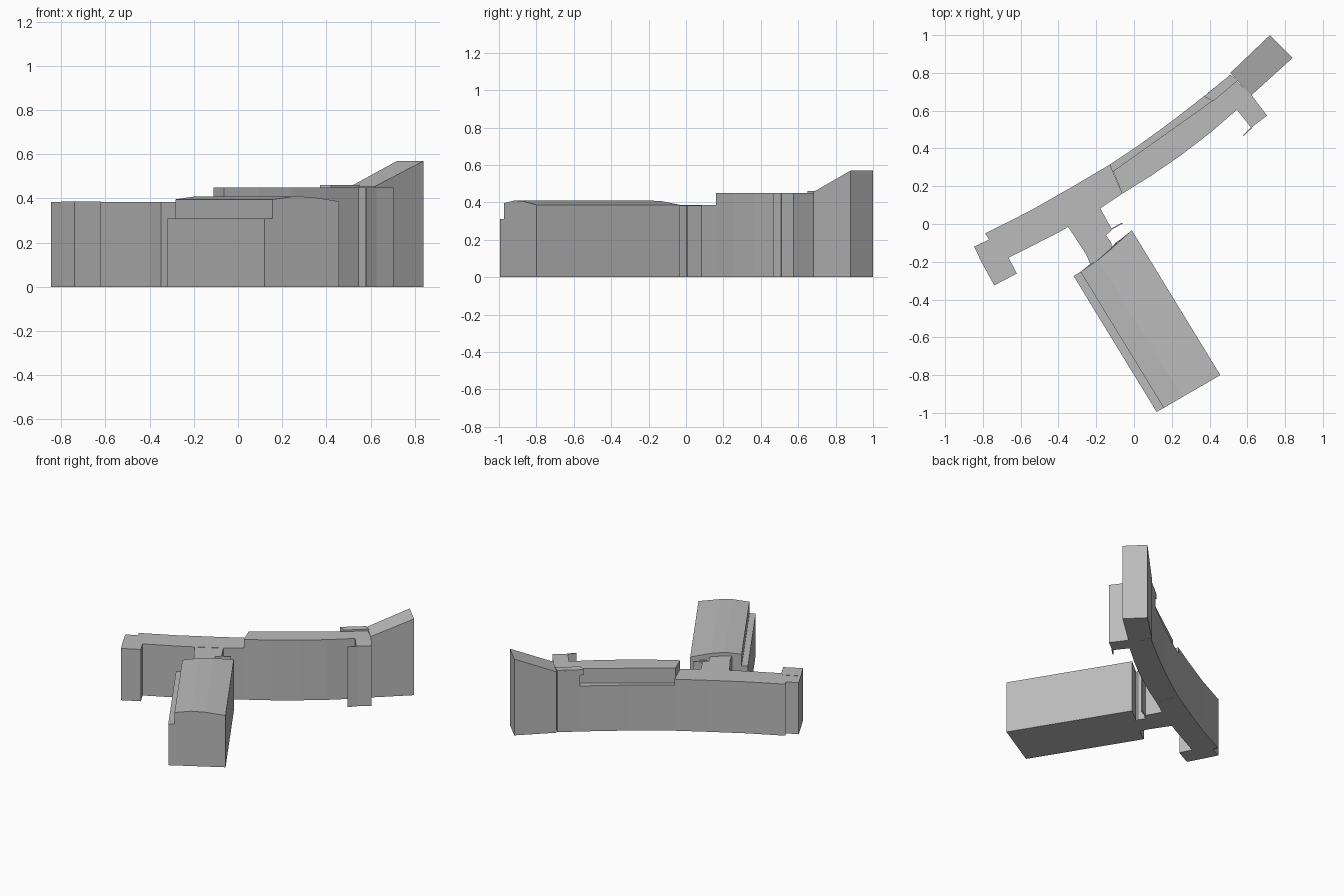
import bpy, bmesh
from mathutils import Vector

cube = bpy.data.objects.get("Cube")
if cube:
    bpy.data.objects.remove(cube, do_unlink=True)

grey = bpy.data.materials.new("plain grey")
grey.use_nodes = True
colour = (0.5, 0.5, 0.5, 1)
grey.diffuse_color = colour
grey.node_tree.nodes["Principled BSDF"].inputs["Base Color"].default_value = colour


def block(name, outline, top, bottom=0.0):
    """Raise a footprint; top is one height or one height per corner."""
    tops = top if isinstance(top, (list, tuple)) else [top] * len(outline)
    bm = bmesh.new()
    low = [bm.verts.new((x, y, bottom)) for x, y in outline]
    high = [bm.verts.new((x, y, z)) for (x, y), z in zip(outline, tops)]
    bm.faces.new(low[::-1])
    bm.faces.new(high)
    for i in range(len(low)):
        j = (i + 1) % len(low)
        bm.faces.new((low[i], low[j], high[j], high[i]))
    bmesh.ops.recalc_face_normals(bm, faces=bm.faces)
    mesh = bpy.data.meshes.new(name)
    bm.to_mesh(mesh)
    bm.free()
    mesh.materials.append(grey)
    obj = bpy.data.objects.new(name, mesh)
    bpy.context.collection.objects.link(obj)
    return obj


# Curved main wing: low west half
block("west_wing", [(-0.80, -0.215), (-0.66, -0.177), (-0.40, -0.045), (-0.18, 0.082),
                    (-0.063, 0.16), (-0.127, 0.315), (-0.33, 0.195), (-0.55, 0.07),
                    (-0.788, -0.05), (-0.767, -0.082), (-0.847, -0.12)], 0.385)
block("west_front_bay", [(-0.80, -0.215), (-0.74, -0.325), (-0.62, -0.262),
                         (-0.665, -0.177), (-0.69, -0.16)], 0.387)

# Curved main wing: tall east half, with a lower terrace along its back
front_arc = [(-0.063, 0.16), (0.09, 0.255), (0.243, 0.36), (0.40, 0.48), (0.545, 0.605)]
back_arc = [(0.51, 0.79), (0.40, 0.70), (0.27, 0.598), (0.14, 0.50), (0.005, 0.403), (-0.127, 0.315)]
block("east_wing", front_arc + [(0.624, 0.68), (0.51, 0.79), (0.39, 0.693),
                                (0.425, 0.66), (-0.11, 0.28)], 0.45)
block("back_terrace", back_arc[1:] + [(-0.11, 0.275), (0.425, 0.655)], 0.34)
block("roof_slab", [(0.37, 0.676), (0.42, 0.65), (0.55, 0.76), (0.51, 0.79)], 0.462, 0.42)
block("east_front_bay", [(0.545, 0.605), (0.62, 0.51), (0.704, 0.574), (0.624, 0.68)], 0.45)
block("bay_fin", [(0.577, 0.47), (0.581, 0.466), (0.626, 0.509), (0.62, 0.513)], 0.45)

# End tower with a roof rising outwards
block("end_tower", [(0.51, 0.80), (0.62, 0.68), (0.84, 0.88), (0.72, 1.0)],
      [0.455, 0.455, 0.57, 0.57])

# Link between the main wing and the hall
block("link", [(-0.35, -0.013), (-0.254, -0.16), (-0.23, -0.215), (-0.12, -0.15),
               (-0.12, -0.10), (-0.148, -0.06), (-0.116, -0.03), (-0.18, 0.085)], 0.383)
block("link_fin", [(-0.13, -0.036), (-0.06, 0.002), (-0.063, 0.007), (-0.13, -0.028)], 0.383)

# Hall: a gently vaulted roof profile swept along its length
along = Vector((0.44, -0.72))
across = Vector((0.337, 0.195))
corner = Vector((-0.32, -0.275))
profile = [(0.11, 0.396), (0.40, 0.41), (0.65, 0.406), (1.0, 0.387)]
north_offset = [0.0, -0.01, -0.03, -0.065]
bm = bmesh.new()
rings = []
for end in (0, 1):
    ring = []
    for (u, z), off in zip(profile, north_offset):
        p = corner + across * u + along * (1 if end else off)
        ring.append((p, z))
    verts = [bm.verts.new((p.x, p.y, z)) for p, z in ring]
    verts += [bm.verts.new((ring[i][0].x, ring[i][0].y, 0)) for i in (3, 0)]
    rings.append(verts)
    bm.faces.new(verts)
for i in range(6):
    j = (i + 1) % 6
    bm.faces.new((rings[0][i], rings[0][j], rings[1][j], rings[1][i]))
bmesh.ops.recalc_face_normals(bm, faces=bm.faces)
hall_mesh = bpy.data.meshes.new("hall")
bm.to_mesh(hall_mesh)
bm.free()
hall_mesh.materials.append(grey)
bpy.context.collection.objects.link(bpy.data.objects.new("hall", hall_mesh))

# Lower aisle along the hall's west side
inner = corner + across * 0.11
block("hall_aisle", [tuple(p) for p in (corner, corner + along, inner + along, inner)], 0.31)
block("hall_porch", [(-0.12, -0.16), (-0.10, -0.10), (-0.03, -0.055), (-0.02, -0.09)], 0.36)
